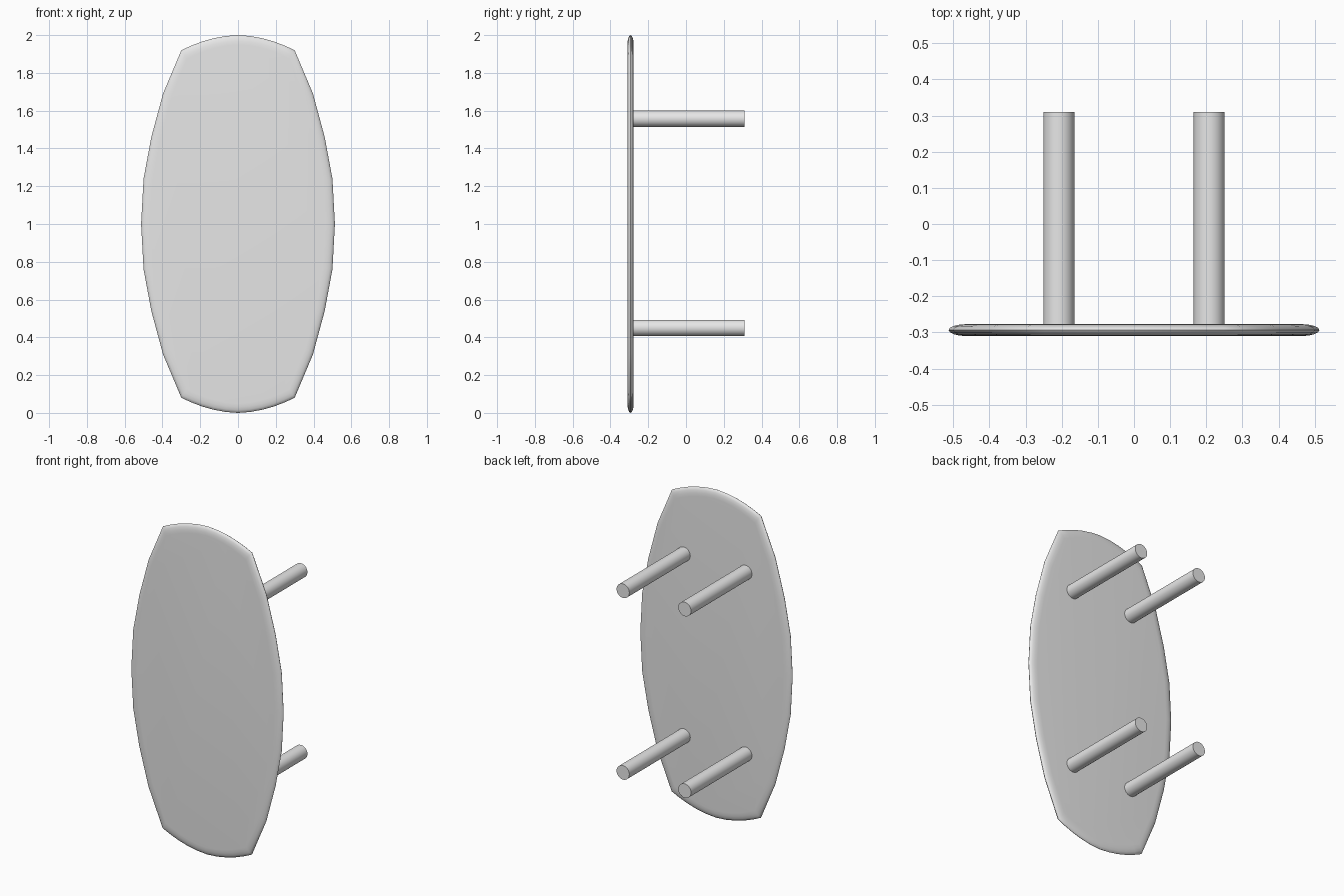
import bpy, bmesh, math

cube = bpy.data.objects.get("Cube")
if cube:
    bpy.data.objects.remove(cube, do_unlink=True)

grey = bpy.data.materials.new("plain_grey")
grey.use_nodes = True
grey.diffuse_color = (0.8, 0.8, 0.8, 1)
grey.node_tree.nodes["Principled BSDF"].inputs["Base Color"].default_value = (0.8, 0.8, 0.8, 1)


def finish(obj, angle):
    obj.data.materials.clear()
    obj.data.materials.append(grey)
    bpy.ops.object.select_all(action='DESELECT')
    obj.select_set(True)
    bpy.context.view_layer.objects.active = obj
    bpy.ops.object.shade_smooth_by_angle(angle=math.radians(angle))


# Tabletop outline: one quarter (x, z from the centre), mirrored to all four
quarter = [(0.513, 0), (0.5, 0.24), (0.459, 0.46), (0.397, 0.69), (0.3, 0.92),
           (0.25, 0.943), (0.19, 0.966), (0.13, 0.983), (0.065, 0.995), (0, 1.0)]
half = quarter + [(-x, z) for x, z in quarter[-2::-1]]
outline = half + [(x, -z) for x, z in half[-2:0:-1]]

# Stack outline rings through the thickness to make a rounded rim
Y_MID, HALF_T, RIM = -0.2935, 0.0165, 0.05
bm = bmesh.new()
rings = []
for i in range(9):
    a = math.pi * (i / 8 - 0.5)
    inset = RIM * (1 - math.cos(a))
    sx, sz = 1 - inset / 0.513, 1 - inset
    y = Y_MID + HALF_T * math.sin(a)
    rings.append([bm.verts.new((x * sx, y, 1 + z * sz)) for x, z in outline])
n = len(outline)
for lower, upper in zip(rings, rings[1:]):
    for k in range(n):
        j = (k + 1) % n
        bm.faces.new((lower[k], lower[j], upper[j], upper[k]))
bm.faces.new(rings[0])
bm.faces.new(rings[-1])
bmesh.ops.recalc_face_normals(bm, faces=bm.faces)
mesh = bpy.data.meshes.new("tabletop")
bm.to_mesh(mesh)
bm.free()
tabletop = bpy.data.objects.new("tabletop", mesh)
bpy.context.collection.objects.link(tabletop)
finish(tabletop, 40)

# Four round legs standing out from the back of the top
Y0, Y1 = -0.285, 0.31
for side, x in (("right", -0.208), ("left", 0.208)):
    for level, z in (("lower", 0.45), ("upper", 1.557)):
        bpy.ops.mesh.primitive_cylinder_add(
            vertices=32, radius=0.043, depth=Y1 - Y0,
            location=(x, (Y0 + Y1) / 2, z), rotation=(math.pi / 2, 0, 0))
        leg = bpy.context.object
        leg.name = f"{level}_{side}_leg"
        finish(leg, 40)
